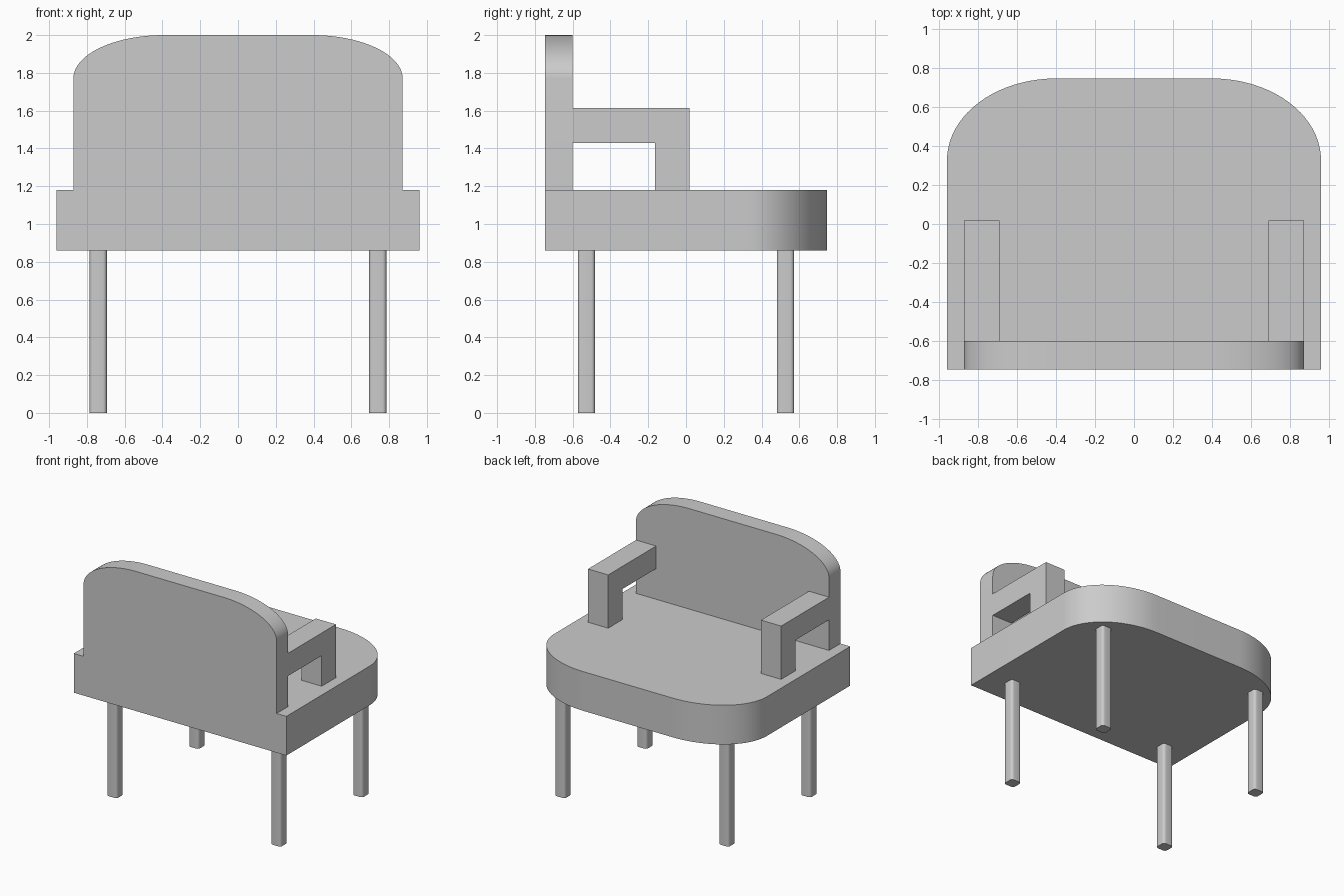
import bpy, bmesh, math
from mathutils import Vector

if "Cube" in bpy.data.objects:
    bpy.data.objects.remove(bpy.data.objects["Cube"], do_unlink=True)

# One plain grey for the whole chair
grey = bpy.data.materials.new("plain grey")
colour = (0.6, 0.6, 0.6, 1)
grey.use_nodes = True
grey.diffuse_color = colour
grey.node_tree.nodes["Principled BSDF"].inputs["Base Color"].default_value = colour


def arched_outline(half_width, low, high, rx, ry, steps=20):
    """Rectangle whose two upper corners are elliptical."""
    points = [(-half_width, low), (half_width, low)]
    for side in (1, -1):
        for i in range(steps + 1):
            a = math.pi / 2 * (i if side > 0 else steps - i) / steps
            points.append((side * (half_width - rx + rx * math.cos(a)),
                           high - ry + ry * math.sin(a)))
    return points


def prism(name, outline, place, sweep):
    """Extrude a flat outline, positioned by place(u, v), along sweep."""
    bm = bmesh.new()
    face = bm.faces.new([bm.verts.new(place(u, v)) for u, v in outline])
    new = bmesh.ops.extrude_face_region(bm, geom=[face])["geom"]
    bmesh.ops.translate(bm, vec=Vector(sweep),
                        verts=[g for g in new if isinstance(g, bmesh.types.BMVert)])
    bmesh.ops.recalc_face_normals(bm, faces=bm.faces)
    mesh = bpy.data.meshes.new(name)
    bm.to_mesh(mesh)
    bm.free()
    mesh.materials.append(grey)
    obj = bpy.data.objects.new(name, mesh)
    bpy.context.collection.objects.link(obj)
    bpy.ops.object.select_all(action="DESELECT")
    obj.select_set(True)
    bpy.context.view_layer.objects.active = obj
    bpy.ops.object.shade_smooth_by_angle(angle=math.radians(35))
    return obj


seat_bottom, seat_top = 0.86, 1.18

# Seat slab with two rounded corners
prism("seat", arched_outline(0.96, -0.747, 0.747, 0.56, 0.42),
      lambda u, v: (u, v, seat_bottom), (0, 0, seat_top - seat_bottom))

# Upright backrest with rounded shoulders
prism("backrest", arched_outline(0.872, seat_top, 2.0, 0.48, 0.23),
      lambda u, v: (u, -0.747, v), (0, 0.147, 0))

# Armrests: horizontal rail turning down into a post
arm = [(-0.6, 1.43), (-0.165, 1.43), (-0.165, seat_top),
       (0.018, seat_top), (0.018, 1.615), (-0.6, 1.615)]
for side, label in ((1, "left"), (-1, "right")):
    prism(label + "_armrest", arm,
          lambda u, v: (side * 0.69, u, v), (side * 0.182, 0, 0))

# Slim square legs with rounded edges
half, radius, steps = 0.046, 0.022, 5
leg = []
for quarter in range(4):
    middle = math.pi / 4 + quarter * math.pi / 2
    cx = math.copysign(half - radius, math.cos(middle))
    cy = math.copysign(half - radius, math.sin(middle))
    for i in range(steps + 1):
        a = (quarter + i / steps) * math.pi / 2
        leg.append((cx + radius * math.cos(a), cy + radius * math.sin(a)))
for side, label in ((1, "left"), (-1, "right")):
    for y, end in ((-0.527, "front"), (0.527, "back")):
        prism(f"{end}_{label}_leg", leg,
              lambda u, v: (side * 0.74 + u, y + v, 0), (0, 0, seat_bottom))
